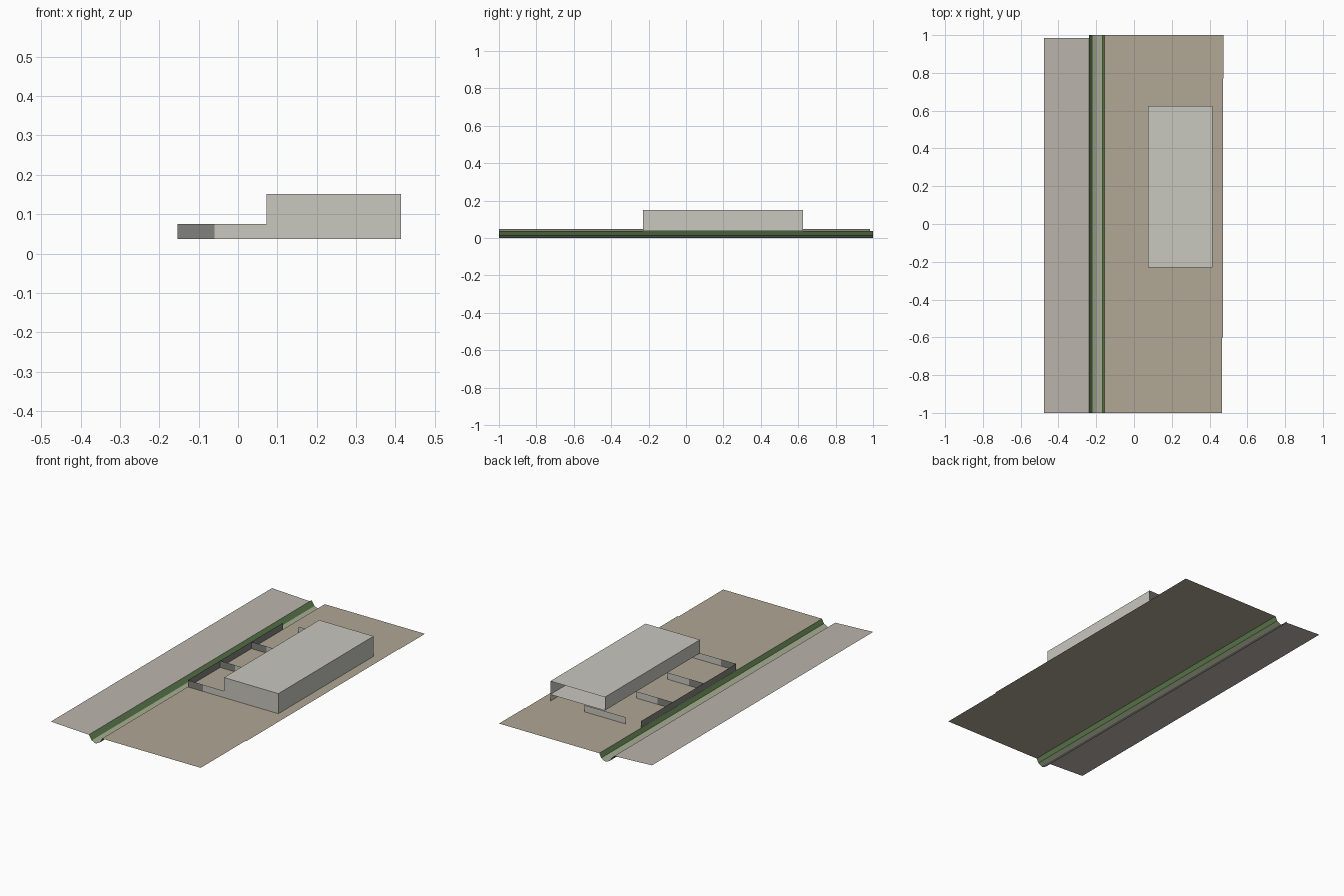
import bpy

if "Cube" in bpy.data.objects:
    bpy.data.objects.remove(bpy.data.objects["Cube"])

# Colours
def mat(name, r, g, b):
    m = bpy.data.materials.new(name)
    m.diffuse_color = (r, g, b, 1)
    m.use_nodes = True
    m.node_tree.nodes["Principled BSDF"].inputs["Base Color"].default_value = m.diffuse_color
    return m

EARTH = mat("earth", 0.44, 0.39, 0.30)
ROAD = mat("road", 0.50, 0.46, 0.42)
GRASS = mat("grass", 0.12, 0.22, 0.08)
PALE_GRASS = mat("pale_grass", 0.38, 0.42, 0.28)
BED = mat("stream_bed", 0.42, 0.37, 0.40)
CONCRETE = mat("concrete", 0.58, 0.57, 0.52)
DARK = mat("dark_concrete", 0.22, 0.22, 0.20)


def surface(name, points, material):
    """One open flat sheet."""
    mesh = bpy.data.meshes.new(name)
    mesh.from_pydata(points, [], [tuple(range(len(points)))])
    mesh.materials.append(material)
    ob = bpy.data.objects.new(name, mesh)
    bpy.context.collection.objects.link(ob)
    return ob


def wall(name, a, b, z0, z1, material):
    """Upright sheet from a to b in plan, facing right of the path."""
    return surface(name, [(*a, z0), (*b, z0), (*b, z1), (*a, z1)], material)


def slab(name, x0, x1, y0, y1, z, material):
    return surface(name, [(x0, y0, z), (x1, y0, z), (x1, y1, z), (x0, y1, z)], material)


G, LOW, TOP = 0.037, 0.075, 0.151       # ground, low wall top, roof
XF, XL, XR = -0.154, 0.073, 0.415       # fence, building left, building right
Y0, Y1 = -0.23, 0.625                   # building front and back

# Main ground with a slightly stepped right edge
surface("main_ground", [(-0.155, -1, G), (0.466, -1, G), (0.466, -0.6, G), (0.472, -0.6, G),
                        (0.472, 0.77, G), (0.475, 0.77, G), (0.475, 1, G), (-0.155, 1, G)], EARTH)

# Road sheet sloping gently down to the ditch
surface("road", [(-0.476, -1, 0.048), (-0.238, -1, G), (-0.238, 0.985, G), (-0.476, 0.985, 0.048)], ROAD)

# Ditch strips along the profile
profile = [(-0.238, G), (-0.219, 0.010), (-0.198, 0), (-0.191, 0), (-0.167, 0.013), (-0.155, G)]
strips = [("left_bank", GRASS), ("left_verge", PALE_GRASS), ("stream_bed", BED),
          ("right_verge", PALE_GRASS), ("right_bank", GRASS)]
for (xa, za), (xb, zb), (name, m) in zip(profile, profile[1:], strips):
    surface("ditch_" + name, [(xa, -1, za), (xb, -1, zb), (xb, 1, zb), (xa, 1, za)], m)

# Building shell: open at the back and below the floor on the left
slab("roof", XL, XR, Y0, Y1, TOP, CONCRETE)
slab("upper_floor", XL, XR, Y0, Y1, LOW, CONCRETE)
wall("front_wall", (XL, Y0), (XR, Y0), G, TOP, CONCRETE)
wall("right_wall", (XR, Y0), (XR, Y1), G, TOP, CONCRETE)
wall("left_wall", (XL, Y1), (XL, Y0), LOW, TOP, CONCRETE)

# Low yard partitions and the dark returns that meet the fence
for i, y in enumerate((Y0, 0.06, 0.34)):
    wall(f"partition_{i}", (-0.06, y), (XL, y), G, LOW, CONCRETE)
    wall(f"fence_return_{i}", (XF, y), (-0.06, y), G, LOW, DARK)
wall("partition_back", (-0.06, 0.63), (0.196, 0.63), G, LOW, CONCRETE)

# Long fence beside the ditch
wall("fence", (XF, Y1), (XF, Y0), G, LOW, DARK)
